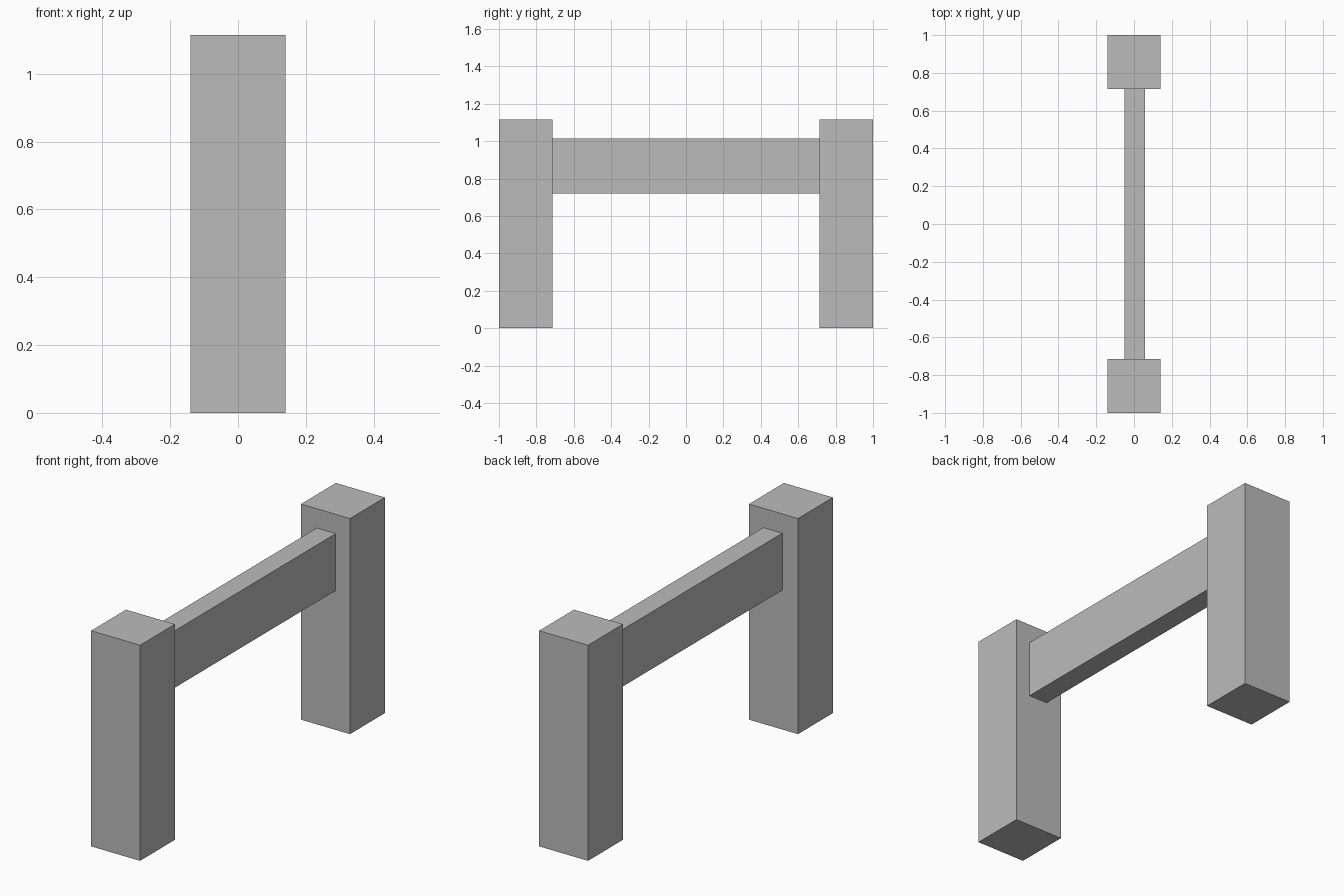
import bpy

if "Cube" in bpy.data.objects:
    bpy.data.objects.remove(bpy.data.objects["Cube"])

grey = bpy.data.materials.new("plain grey")
grey.diffuse_color = (0.5, 0.5, 0.5, 1)
grey.use_nodes = True
grey.node_tree.nodes["Principled BSDF"].inputs["Base Color"].default_value = grey.diffuse_color


def box(name, low, high):
    """Add a box between two opposite corners."""
    centre = [(a + b) / 2 for a, b in zip(low, high)]
    bpy.ops.mesh.primitive_cube_add(size=1, location=centre)
    part = bpy.context.object
    part.name = name
    part.scale = [b - a for a, b in zip(low, high)]
    bpy.ops.object.transform_apply(location=False, rotation=False, scale=True)
    part.data.materials.append(grey)
    return part


# Two square posts
box("front_post", (-0.14, -1.0, 0), (0.14, -0.715, 1.115))
box("back_post", (-0.14, 0.715, 0), (0.14, 1.0, 1.115))

# Thin rail between the posts, slightly off centre
box("rail", (-0.05, -0.715, 0.72), (0.058, 0.715, 1.015))
